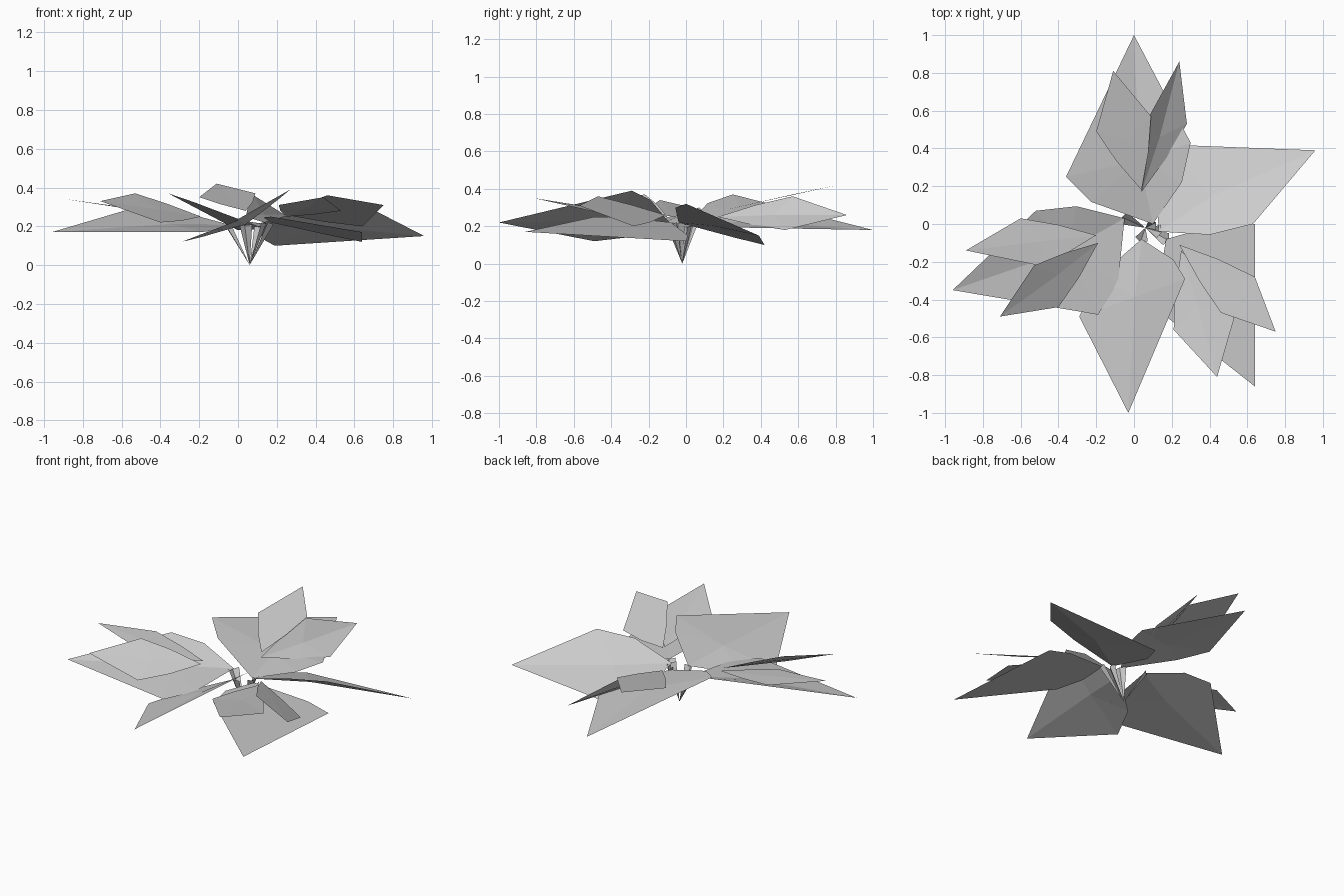
import bpy
import bmesh
from mathutils import Vector

default_cube = bpy.data.objects.get("Cube")
if default_cube:
    bpy.data.objects.remove(default_cube, do_unlink=True)

grey = bpy.data.materials.new("pale_grey")
grey.use_nodes = True
grey.diffuse_color = (0.6, 0.6, 0.6, 1)
grey.node_tree.nodes["Principled BSDF"].inputs["Base Color"].default_value = (0.6, 0.6, 0.6, 1)

ROOT = Vector((0.06, -0.02, 0))


def add_object(name, bm):
    mesh = bpy.data.meshes.new(name)
    bm.to_mesh(mesh)
    bm.free()
    mesh.materials.append(grey)
    obj = bpy.data.objects.new(name, mesh)
    bpy.context.collection.objects.link(obj)
    return obj


def bulge(base, corner, tip, amount):
    """Point halfway along a lower leaf edge, pushed away from the midrib."""
    rib = (tip - base).normalized()
    side = (corner - base) - rib * (corner - base).dot(rib)
    return (base + corner) / 2 + side * amount


def leaf(name, base, side_a, tip, side_b, amount=0.15):
    """Flat kite-shaped leaf folded along the midrib."""
    base, side_a, tip, side_b = map(Vector, (base, side_a, tip, side_b))
    bm = bmesh.new()
    root_vert, tip_vert = bm.verts.new(base), bm.verts.new(tip)
    heart = bm.verts.new((base * 2 + side_a + side_b + tip) / 5)
    for corner in (side_a, side_b):
        edge = bm.verts.new(bulge(base, corner, tip, amount))
        end = bm.verts.new(corner)
        for trio in ((root_vert, edge, heart), (edge, end, heart), (end, tip_vert, heart)):
            bm.faces.new(trio)
    # Upper side of every face points upward
    bm.normal_update()
    for face in bm.faces:
        if face.normal.z < 0:
            face.normal_flip()
    add_object(name, bm)


def stalk(name, top, width=0.035):
    """Folded stalk, pointed at the root and widening to the leaf."""
    top = Vector(top)
    across = (top - ROOT).cross(Vector((0, 0, 1))).normalized() * width
    fold = across.cross(top - ROOT).normalized() * width / 2
    bm = bmesh.new()
    foot, keel = bm.verts.new(ROOT), bm.verts.new(top - fold)
    for sign in (-1, 1):
        bm.faces.new((foot, keel, bm.verts.new(top + across * sign)))
    add_object(name, bm)


# Back cluster: a broad leaf below two narrow ones
back_leaves = {
    "back_lower_leaf": ((0.1, 0, 0.2), (-0.36, 0.25, 0.37), (0, 1, 0.18), (0.3, 0.43, 0.19)),
    "back_left_leaf": ((0.04, 0.17, 0.25), (0.08, 0.57, 0.36), (0.24, 0.86, 0.26), (0.28, 0.53, 0.18)),
    "back_upper_leaf": ((0.04, 0.18, 0.28), (-0.2, 0.49, 0.35), (-0.11, 0.81, 0.42), (0.09, 0.57, 0.37)),
}

# Left cluster and the wide leaf behind it
left_leaves = {
    "left_back_leaf": ((0.13, -0.04, 0.22), (0.63, 0, 0.32), (0.96, 0.39, 0.15), (0.19, 0.42, 0.1)),
    "left_lower_leaf": ((0.17, -0.08, 0.22), (0.64, 0, 0.12), (0.64, -0.86, 0.17), (0.17, -0.49, 0.25)),
    "left_front_leaf": ((0.25, -0.14, 0.25), (0.53, -0.5, 0.28), (0.44, -0.81, 0.35), (0.21, -0.56, 0.31)),
    "left_upper_leaf": ((0.24, -0.11, 0.26), (0.46, -0.47, 0.36), (0.75, -0.57, 0.31), (0.64, -0.28, 0.2)),
}

# Front leaf and the right cluster
right_leaves = {
    "front_leaf": ((0.04, -0.08, 0.21), (0.27, -0.29, 0.39), (-0.03, -1, 0.22), (-0.29, -0.49, 0.12)),
    "right_lower_leaf": ((-0.05, 0.03, 0.21), (-0.52, 0.07, 0.3), (-0.96, -0.35, 0.17), (-0.19, -0.48, 0.17)),
    "right_back_leaf": ((-0.2, -0.06, 0.25), (-0.6, 0.03, 0.3), (-0.89, -0.14, 0.34), (-0.5, -0.22, 0.28)),
    "right_upper_leaf": ((-0.19, -0.1, 0.25), (-0.53, -0.22, 0.37), (-0.71, -0.49, 0.33), (-0.4, -0.44, 0.22)),
}

for cluster in (back_leaves, left_leaves, right_leaves):
    for leaf_name, points in cluster.items():
        broad = leaf_name in ("front_leaf", "left_back_leaf") or "lower" in leaf_name
        leaf(leaf_name, *points, amount=0.22 if broad else 0.08)
        # Broad leaves carry the stalks
        if broad:
            stalk(leaf_name.replace("leaf", "stalk"), points[0])
